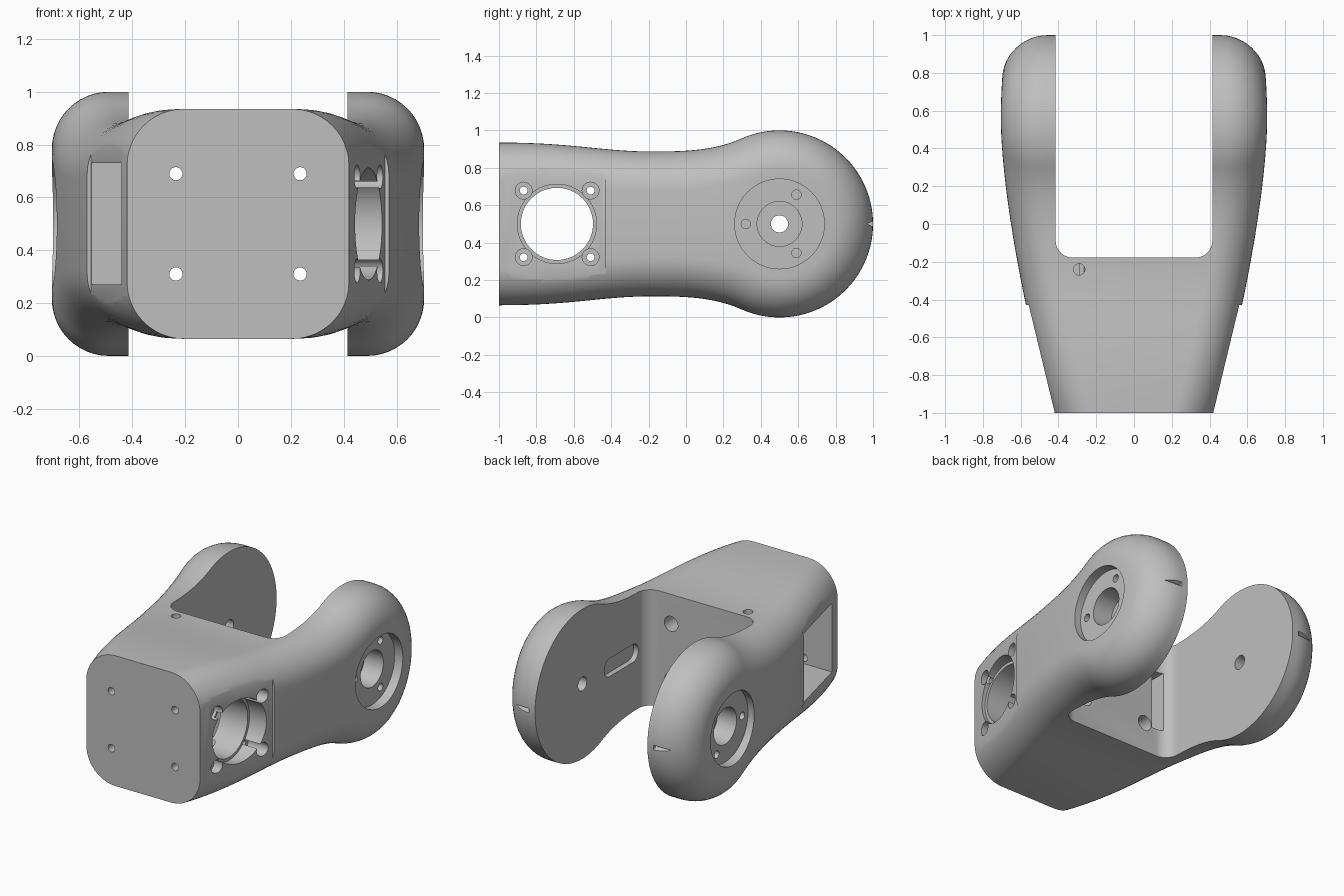
import bpy, bmesh, math
from mathutils import Vector, Matrix
from mathutils.geometry import interpolate_bezier

if "Cube" in bpy.data.objects:
    bpy.data.objects.remove(bpy.data.objects["Cube"], do_unlink=True)

grey = bpy.data.materials.new("light_grey")
grey.use_nodes = True
grey.diffuse_color = (0.52, 0.52, 0.52, 1)
grey.node_tree.nodes["Principled BSDF"].inputs["Base Color"].default_value = grey.diffuse_color

MID = 0.5       # height of the horizontal symmetry plane
R = 0.215       # edge rounding
K = 12          # steps in the rounding


def bez(a, b, c, d, n):
    return [p.to_2d() for p in interpolate_bezier(*[Vector((*q, 0)) for q in (a, b, c, d)], n)]


# half width along the length
width_curve = bez((-1, .42), (-.7, .53), (.1, .70), (.55, .705), 60)


def half_width(y):
    if y >= .55:
        return .705 - .15 * (y - .55) ** 2
    for p, q in zip(width_curve, width_curve[1:]):
        if y <= q.x:
            return p.y + (q.y - p.y) * (y - p.x) / (q.x - p.x)
    return .705


# upper side outline: tapered body, waist, round arm end
outline = bez((-1, .435), (-.6, .435), (-.45, .387), (-.18, .387), 20)
outline += bez((-.18, .387), (0, .387), (.15, .392), (.3, .458), 18)[1:]
start = math.atan2(.458, -.2)
outline += [Vector((.5 + .5 * math.cos(start * (1 - i / 36)), .5 * math.sin(start * (1 - i / 36))))
            for i in range(1, 37)]


def ring(bm, i):
    """Rounded cross-section that follows the outline inset by the edge rounding."""
    p = outline[i]
    t = outline[min(i + 1, len(outline) - 1)] - outline[max(i - 1, 0)]
    n = Vector((-t.y, t.x)).normalized()
    if i == 0:
        n = Vector((0, 1))
    if i == len(outline) - 1:
        n = Vector((1, 0))
    quarter = []
    for k in range(K + 1):
        a = math.pi / 2 * k / K
        q = p - n * R * (1 - math.cos(a))
        y = max(q.x, -1)
        quarter.append((half_width(y) - R + R * math.sin(a), y, q.y))
    side = quarter + [(x, y, -z) for x, y, z in reversed(quarter)]
    full = side + [(-x, y, z) for x, y, z in reversed(side)]
    return [bm.verts.new((x, y, z + MID)) for x, y, z in full]


def make_object(name, bm):
    mesh = bpy.data.meshes.new(name)
    bm.to_mesh(mesh)
    bm.free()
    ob = bpy.data.objects.new(name, mesh)
    bpy.context.collection.objects.link(ob)
    return ob


# solid outer shell
bm = bmesh.new()
rings = [ring(bm, i) for i in range(len(outline))]
for a, b in zip(rings, rings[1:]):
    for j in range(len(a)):
        k = (j + 1) % len(a)
        bm.faces.new((a[j], a[k], b[k], b[j]))
bm.faces.new(rings[0])
bmesh.ops.remove_doubles(bm, verts=bm.verts, dist=1e-5)
bmesh.ops.recalc_face_normals(bm, faces=bm.faces)
body = make_object("fork_bracket", bm)
body.data.materials.append(grey)


def cut(bm):
    """Subtract a closed shape from the bracket."""
    bmesh.ops.recalc_face_normals(bm, faces=bm.faces)
    tool = make_object("cutter", bm)
    tool.hide_render = True
    tool.data.materials.append(grey)
    mod = body.modifiers.new("cut", 'BOOLEAN')
    mod.operation, mod.solver, mod.object = 'DIFFERENCE', 'EXACT', tool
    bpy.context.view_layer.objects.active = body
    bpy.ops.object.modifier_apply(modifier=mod.name)
    bpy.data.objects.remove(tool, do_unlink=True)


def box(lo, hi, round_axis=None, radius=0, seg=8):
    lo, hi = Vector(lo), Vector(hi)
    bm = bmesh.new()
    bmesh.ops.create_cube(bm, size=1)
    for v in bm.verts:
        v.co = Vector([(l + h) / 2 + c * (h - l) for l, h, c in zip(lo, hi, v.co)])
    if round_axis is not None:
        edges = [e for e in bm.edges
                 if abs((e.verts[0].co - e.verts[1].co).normalized()[round_axis]) > .9]
        bmesh.ops.bevel(bm, geom=edges, offset=radius, segments=seg, profile=.5, affect='EDGES')
    return bm


def rod(a, b, r, seg=32):
    """Cylinder between two points."""
    a, b = Vector(a), Vector(b)
    bm = bmesh.new()
    rot = (b - a).to_track_quat('Z', 'Y').to_matrix().to_4x4()
    bmesh.ops.create_cone(bm, cap_ends=True, segments=seg, radius1=r, radius2=r,
                          depth=(b - a).length, matrix=Matrix.Translation((a + b) / 2) @ rot)
    return bm


# slot between the arms
cut(box((-.415, -.178, -1), (.415, 2, 2), 2, .09))

# flat pads on both flanks of the body
for s in (1, -1):
    pad = bmesh.new()
    corners = [(.417, -1.01), (.557, -.43), (.9, -.43), (.9, -1.01)]
    base = pad.faces.new([pad.verts.new((s * x, y, -1)) for x, y in corners])
    top = bmesh.ops.extrude_face_region(pad, geom=[base])
    bmesh.ops.translate(pad, vec=(0, 0, 3),
                        verts=[v for v in top["geom"] if isinstance(v, bmesh.types.BMVert)])
    cut(pad)

# inner cavity with its side window and the cable opening in the rear wall
cut(box((-1, -.91, .27), (.22, -.44, .73)))
cut(box((-.37, -.5, .3), (-.29, -.1, .7)))
cut(rod((-.29, -.24, .65), (-.29, -.24, 1.2), .03))

# round port with a shallow rim and four counterbored screw holes
cut(rod((.1, -.69, MID), (1, -.69, MID), .193, 64))
cut(rod((.42, -.69, MID), (1, -.69, MID), .212, 64))
for y in (-.868, -.51):
    for z in (.322, .678):
        cut(rod((.1, y, z), (1, y, z), .021, 20))
        cut(rod((.40, y, z), (1, y, z), .045))

# front mounting holes, wider where they leave the rear wall
for x in (-.235, .235):
    for z in (.31, .69):
        cut(rod((x, -1.2, z), (x, 0, z), .025, 20))
        cut(rod((x, -.3, z), (x, 0, z), .05))

# pivot recess, bearing seat, screw holes and index notch on each arm
for s in (1, -1):
    cut(rod((s * .64, .5, MID), (s, .5, MID), .24, 64))
    cut(rod((s * .50, .5, MID), (s, .5, MID), .12, 48))
    cut(rod((s * .3, .5, MID), (s, .5, MID), .046))
    for i in range(3):
        a = math.pi + i * math.tau / 3
        y, z = .5 + .18 * math.cos(a), MID + .18 * math.sin(a)
        cut(rod((s * .55, y, z), (s, y, z), .025, 20))
    notch = bmesh.new()
    rim = [notch.verts.new((s * .46, y, MID + z)) for y, z in ((.97, 0), (1.05, .04), (1.05, -.04))]
    tip = notch.verts.new((s * .62, .97, MID))
    notch.faces.new(rim)
    for i in range(3):
        notch.faces.new((rim[i], rim[(i + 1) % 3], tip))
    cut(notch)

# shallow obround pocket on the inner face of one arm
cut(box((.3, -.09, MID - .06), (.45, .27, MID + .06), 0, .058))

# smooth curved surfaces, crisp edges
bpy.ops.object.select_all(action='DESELECT')
body.select_set(True)
bpy.context.view_layer.objects.active = body
bpy.ops.object.shade_smooth_by_angle(angle=math.radians(30))
